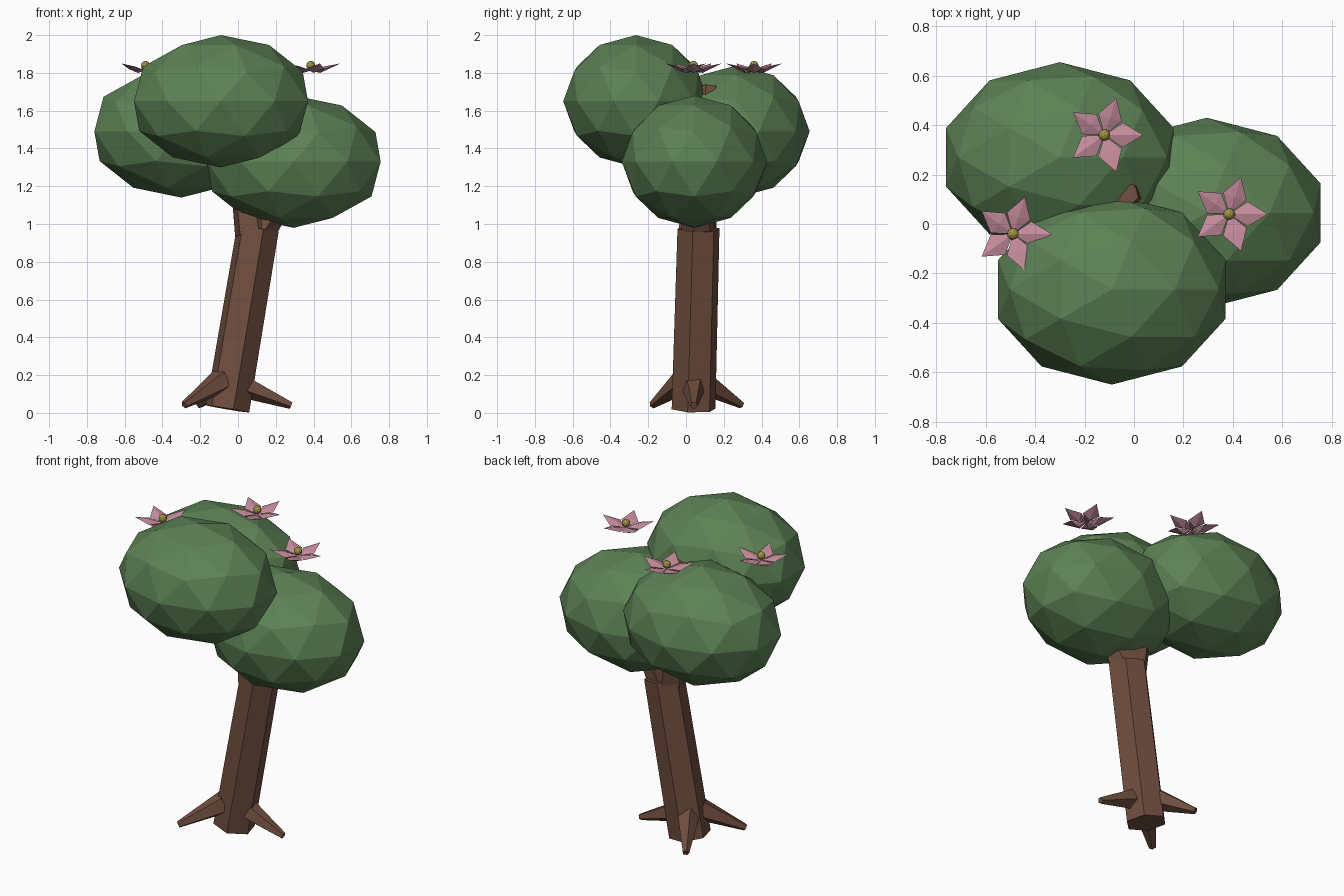
import bpy, bmesh, math
from mathutils import Vector, Matrix

if "Cube" in bpy.data.objects:
    bpy.data.objects.remove(bpy.data.objects["Cube"])


def material(name, rgb):
    m = bpy.data.materials.new(name)
    m.diffuse_color = (*rgb, 1.0)
    m.use_nodes = True
    m.node_tree.nodes["Principled BSDF"].inputs["Base Color"].default_value = m.diffuse_color
    return m


BARK = material("brown bark", (0.160, 0.076, 0.049))
LEAF = material("leaf green", (0.108, 0.222, 0.090))
PETAL = material("petal pink", (0.560, 0.262, 0.335))
POLLEN = material("pollen yellow", (0.370, 0.300, 0.060))


def finish(name, bm, mat):
    bmesh.ops.recalc_face_normals(bm, faces=bm.faces[:])
    me = bpy.data.meshes.new(name)
    bm.to_mesh(me)
    bm.free()
    me.materials.append(mat)
    ob = bpy.data.objects.new(name, me)
    bpy.context.collection.objects.link(ob)
    return ob


def limb(name, a, b, r1, r2, sides, phase):
    """Tapered prism running from a to b."""
    a, b = Vector(a), Vector(b)
    q = Vector((0, 0, 1)).rotation_difference(b - a)
    bm = bmesh.new()
    rings = []
    for c, r in ((a, r1), (b, r2)):
        ring = []
        for i in range(sides):
            t = math.radians(phase) + math.tau * i / sides
            ring.append(bm.verts.new(c + q @ Vector((r * math.cos(t), r * math.sin(t), 0))))
        rings.append(ring)
    for i in range(sides):
        j = (i + 1) % sides
        bm.faces.new((rings[0][i], rings[0][j], rings[1][j], rings[1][i]))
    for ring in rings:
        bm.faces.new(ring)
    return finish(name, bm, BARK)


def ball(name, centre, radii, mat):
    bm = bmesh.new()
    bmesh.ops.create_icosphere(bm, subdivisions=2, radius=1.0,
                               matrix=Matrix.LocRotScale(Vector(centre), None, Vector(radii)))
    return finish(name, bm, mat)


# Leaning trunk and branches
limb("trunk", (-0.055, 0.04, 0.021), (0.105, 0.066, 0.975), 0.12, 0.115, 6, 45)
limb("main_branch", (0.085, 0.06, 0.95), (-0.03, 0.12, 1.73), 0.105, 0.05, 6, 45)
limb("right_branch", (0.09, 0.065, 0.93), (0.33, 0.05, 1.30), 0.10, 0.05, 6, 45)

# Roots
root_ends = {
    "right_root": ((0.00, 0.04, 0.155), (0.282, 0.042, 0.04)),
    "front_left_root": ((-0.085, -0.01, 0.17), (-0.285, -0.178, 0.042)),
    "back_left_root": ((-0.075, 0.09, 0.165), (-0.205, 0.295, 0.042)),
}
for name, (a, b) in root_ends.items():
    limb(name, a, b, 0.07, 0.02, 5, 0)

# Foliage
for name, centre in (("front_foliage", (-0.09, -0.265, 1.65)),
                     ("back_left_foliage", (-0.30, 0.27, 1.49)),
                     ("right_foliage", (0.295, 0.045, 1.33))):
    ball(name, centre, (0.484, 0.385, 0.35), LEAF)


# Five-petalled flowers
def flower(name, x, y):
    base = Vector((x, y, 1.80))
    bm = bmesh.new()
    for k in range(5):
        rot = Matrix.Rotation(math.tau * k / 5, 3, 'Z')
        inner, left, tip, right, top, low = [
            bm.verts.new(base + rot @ Vector(p)) for p in (
                (0.0, 0, 0.012), (0.075, 0.05, 0.022), (0.157, 0, 0.05),
                (0.075, -0.05, 0.022), (0.07, 0, 0.034), (0.05, 0, 0.0))]
        rim = (inner, left, tip, right)
        for i in range(4):
            bm.faces.new((rim[i], rim[(i + 1) % 4], top))
            bm.faces.new((rim[(i + 1) % 4], rim[i], low))
    finish(name + "_petals", bm, PETAL)
    ball(name + "_centre", (x, y, 1.84), (0.024, 0.024, 0.024), POLLEN)


flower("left_flower", -0.49, -0.04)
flower("back_flower", -0.12, 0.36)
flower("right_flower", 0.385, 0.04)
